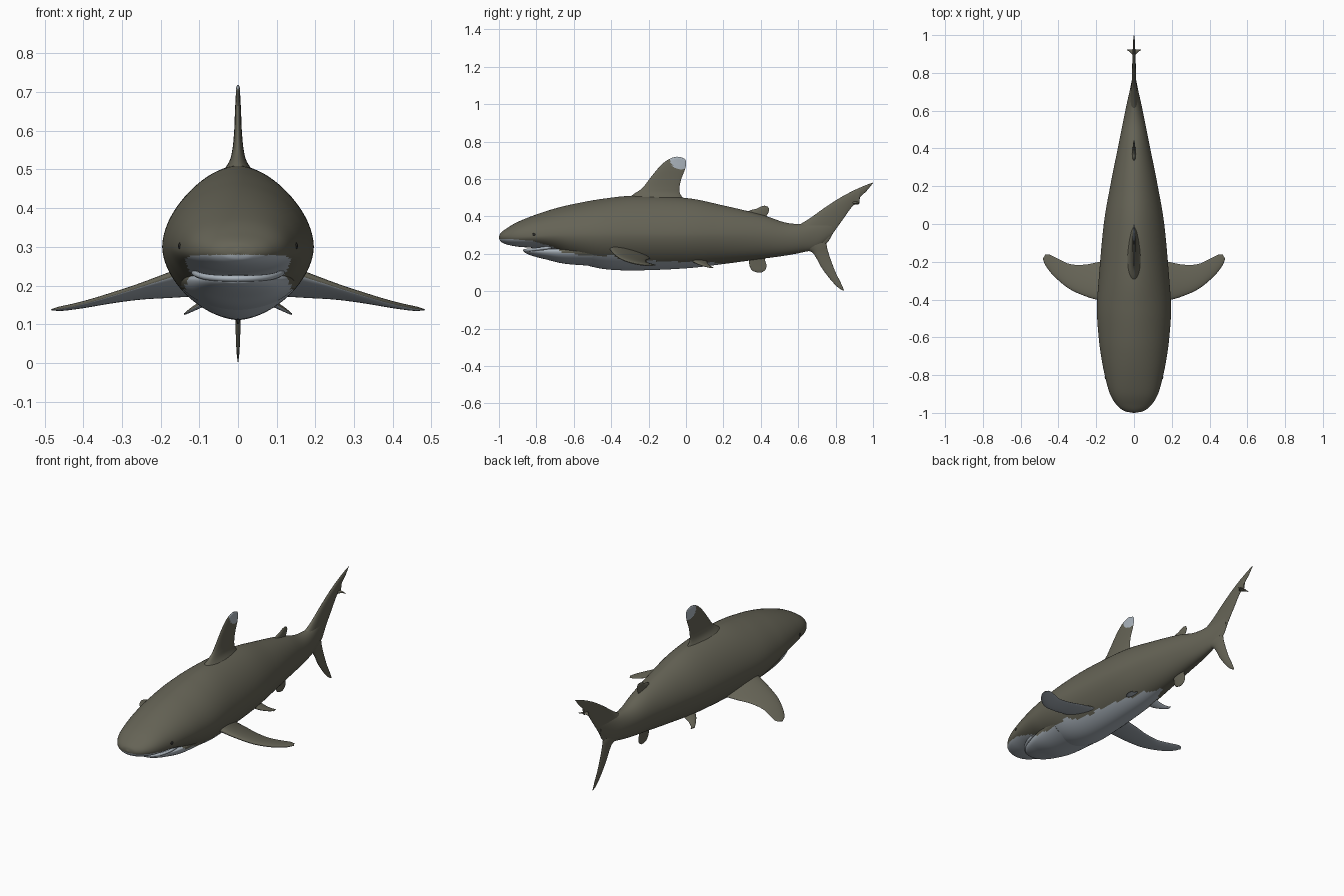
import bpy, bmesh, math
from mathutils import Vector

cube = bpy.data.objects.get("Cube")
if cube:
    bpy.data.objects.remove(cube, do_unlink=True)


def material(name, rgb):
    m = bpy.data.materials.new(name)
    m.use_nodes = True
    m.diffuse_color = (*rgb, 1)
    bsdf = next(n for n in m.node_tree.nodes if n.type == 'BSDF_PRINCIPLED')
    bsdf.inputs["Base Color"].default_value = (*rgb, 1)
    bsdf.inputs["Roughness"].default_value = 0.6
    return m


SKIN = material("olive brown skin", (0.13, 0.125, 0.092))
PALE = material("pale grey belly", (0.40, 0.45, 0.50))
DARK = material("dark eye", (0.02, 0.02, 0.018))


def spline(rows, steps):
    """Catmull-Rom samples through rows of numbers."""
    pts = [Vector(r) for r in rows]
    pts = [pts[0] * 2 - pts[1]] + pts + [pts[-1] * 2 - pts[-2]]
    out = []
    for a, b, c, d in zip(pts, pts[1:], pts[2:], pts[3:]):
        for i in range(steps):
            t = i / steps
            out.append(b + (c - a) * (t / 2) + (a * 2 - b * 5 + c * 4 - d) * (t * t / 2)
                       + (b * 3 - a - c * 3 + d) * (t ** 3 / 2))
    return out + [pts[-2]]


def finish(obj):
    bpy.ops.object.select_all(action='DESELECT')
    obj.select_set(True)
    bpy.context.view_layer.objects.active = obj
    bpy.ops.object.shade_smooth_by_angle(angle=math.radians(60))
    return obj


def loft(name, rings, is_pale):
    """Skin closed rings; faces that satisfy is_pale(centre, normal) are pale."""
    bm = bmesh.new()
    vs = [[bm.verts.new(p) for p in ring] for ring in rings]
    n = len(rings[0])
    for a, b in zip(vs, vs[1:]):
        for i in range(n):
            j = (i + 1) % n
            bm.faces.new((a[i], a[j], b[j], b[i]))
    bm.faces.new(vs[0])
    bm.faces.new(vs[-1])
    bmesh.ops.recalc_face_normals(bm, faces=bm.faces)
    bm.normal_update()
    for f in bm.faces:
        f.material_index = int(is_pale(f.calc_center_median(), f.normal))
    mesh = bpy.data.meshes.new(name)
    bm.to_mesh(mesh)
    bm.free()
    mesh.materials.append(SKIN)
    mesh.materials.append(PALE)
    obj = bpy.data.objects.new(name, mesh)
    bpy.context.collection.objects.link(obj)
    return finish(obj)


# Belly colour boundary: height along the length
EDGE = [(-1.1, .283), (-.9, .276), (-.82, .268), (-.72, .24), (-.65, .205), (-.5, .185),
        (-.4, .19), (-.3, .16), (-.1, .16), (.05, .15), (.15, .152), (.26, .145), (2, .0)]


def belly(c, normal):
    for (y0, z0), (y1, z1) in zip(EDGE, EDGE[1:]):
        if y0 <= c.y < y1:
            wave = .003 * math.sin(c.y * 60) if c.y > -.7 else 0
            return c.z < z0 + (z1 - z0) * (c.y - y0) / (y1 - y0) + wave
    return False


def hull(name, stations, steps=12, sides=96):
    """Stations: y, half width, bottom, widest height, top, roundness."""
    rings = []
    for y, w, zb, zc, zt, n in spline(stations, steps):
        ring = []
        for k in range(sides):
            a = 2 * math.pi * k / sides
            c, s = math.cos(a), math.sin(a)
            h = zt - zc if s > 0 else zc - zb
            ring.append((math.copysign(w * abs(c) ** (2 / n), c), y,
                         zc + math.copysign(h * abs(s) ** (2 / n), s)))
        rings.append(ring)
    return loft(name, rings, belly)


def fin(name, rows, place, axis, is_pale=lambda c, n: False, steps=8, sides=40):
    """Rows: leading point, trailing point, half thickness."""
    rings = []
    for l1, l2, t1, t2, th in spline(rows, steps):
        lead, trail = Vector(place(l1, l2)), Vector(place(t1, t2))
        ring = []
        for k in range(sides):
            a = 2 * math.pi * k / sides
            u = (1 - math.cos(a)) / 2
            ring.append(lead.lerp(trail, u) + Vector(axis) * (th * math.sin(a) * (1.25 - .6 * u)))
        rings.append(ring)
    return loft(name, rings, is_pale)


# Body and head
hull("body", [
    (-1, .004, .283, .287, .291, 2), (-.99, .05, .265, .288, .312, 2),
    (-.96, .09, .25, .29, .335, 2.1), (-.9, .127, .238, .292, .37, 2.1),
    (-.8, .155, .228, .295, .41, 2), (-.7, .174, .2, .3, .442, 1.9),
    (-.6, .187, .16, .3, .466, 1.85), (-.45, .196, .12, .3, .493, 1.8),
    (-.27, .185, .111, .3, .51, 1.75), (0, .16, .122, .3, .498, 1.75),
    (.2, .126, .145, .3, .458, 1.8), (.4, .086, .172, .295, .41, 1.9),
    (.53, .06, .19, .285, .367, 2), (.62, .042, .207, .285, .36, 2),
    (.7, .024, .23, .3, .37, 2), (.78, .008, .3, .34, .38, 2)])

# Lower jaw
hull("lower_jaw", [
    (-.865, .005, .21, .215, .22, 2), (-.855, .045, .202, .216, .225, 2),
    (-.82, .08, .188, .217, .227, 2), (-.75, .11, .17, .215, .232, 2),
    (-.65, .135, .147, .215, .25, 1.9), (-.5, .155, .135, .22, .28, 1.8)], 8, 64)

# Lower lip tube along the jaw rim
lip = bpy.data.curves.new("lower_lip", 'CURVE')
lip.dimensions = '3D'
lip.bevel_depth = .008
lip.bevel_resolution = 3
lip.use_fill_caps = True
half = [(.113, -.72, .234), (.104, -.77, .228), (.08, -.82, .222), (.045, -.852, .219)]
path = spline(half + [(0, -.863, .218)] + [(-x, y, z) for x, y, z in reversed(half)], 6)
line = lip.splines.new('POLY')
line.points.add(len(path) - 1)
for p, co in zip(line.points, path):
    p.co = (*co, 1)
lip.materials.append(PALE)
lip_obj = bpy.data.objects.new("lower_lip", lip)
bpy.context.collection.objects.link(lip_obj)


# Upright fins
def upright(y, z):
    return (0, y, z)


X, Z = (1, 0, 0), (0, 0, 1)


def dorsal_tip(c, normal):
    return ((c.y + .025) / .06) ** 2 + ((c.z - .705) / .054) ** 2 < 1


fin("dorsal_fin", [
    (-.34, .47, .01, .47, .06), (-.285, .515, -.028, .515, .026), (-.235, .55, -.035, .55, .015),
    (-.195, .6, -.025, .6, .01), (-.155, .65, -.006, .65, .008), (-.115, .69, .001, .685, .006),
    (-.08, .711, -.006, .706, .005), (-.05, .719, -.03, .717, .002)],
    upright, X, dorsal_tip, 14)
fin("second_dorsal_fin", [
    (.3, .40, .45, .37, .014), (.34, .43, .432, .4, .009), (.375, .44, .438, .415, .007),
    (.4, .452, .445, .435, .005), (.42, .457, .438, .452, .002)], upright, X)
fin("anal_fin", [
    (.32, .21, .43, .21, .014), (.335, .17, .422, .17, .01), (.34, .135, .43, .14, .007),
    (.355, .11, .425, .115, .005), (.38, .1, .405, .1, .002)], upright, X)
fin("upper_tail_lobe", [
    (.58, .34, .66, .23, .03), (.66, .388, .745, .25, .018), (.74, .445, .79, .315, .012),
    (.82, .497, .84, .385, .01), (.89, .535, .893, .457, .008), (.92, .549, .925, .467, .007),
    (.938, .557, .932, .503, .006), (.97, .57, .965, .535, .005), (1, .581, 1, .578, .001)],
    upright, X)
fin("lower_tail_lobe", [
    (.62, .22, .68, .33, .026), (.67, .21, .745, .26, .016), (.695, .18, .757, .22, .011),
    (.725, .125, .775, .165, .008), (.77, .065, .8, .1, .006), (.81, .022, .825, .05, .004),
    (.842, .002, .845, .005, .001)], upright, X)


# Paired fins, pale underneath
def underside(c, normal):
    return normal.z < -.4


PECTORAL = [(.10, -.42, .10, -.19, .03), (.18, -.405, .18, -.2, .022),
            (.25, -.385, .26, -.215, .015), (.34, -.345, .34, -.212, .011),
            (.42, -.28, .41, -.18, .008), (.465, -.225, .445, -.163, .006),
            (.483, -.185, .47, -.162, .002)]
PELVIC = [(.05, .02, .05, .11, .012), (.09, .04, .09, .115, .009),
          (.12, .08, .12, .13, .006), (.14, .12, .135, .15, .002)]
NOTCH = [(0, .885, 0, .925, .008), (.012, .9, .012, .924, .005),
         (.024, .913, .024, .923, .003), (.036, .92, .036, .923, .001)]

for side, label in ((1, "left"), (-1, "right")):
    def pectoral(x, y):
        twist = .25 * (y + .4) * max(0, (.48 - x) / .3)
        return (side * x, y, .222 - .28 * (x - .18) - twist)

    def pelvic(x, y):
        return (side * x, y, .165 - .45 * (x - .07) - .1 * (y - .05))

    def notch(x, y):
        return (side * x, y, .474 - .2 * x)

    fin(label + "_pectoral_fin", PECTORAL, pectoral, Z, underside)
    fin(label + "_pelvic_fin", PELVIC, pelvic, Z, underside)
    fin(label + "_tail_notch_flare", NOTCH, notch, Z)

    # Eye
    bpy.ops.mesh.primitive_uv_sphere_add(segments=24, ring_count=12, radius=.012,
                                         location=(side * .149, -.81, .302))
    eye = bpy.context.object
    eye.name = label + "_eye"
    eye.scale = (.5, 1, .8)
    eye.data.materials.append(DARK)
    finish(eye)
